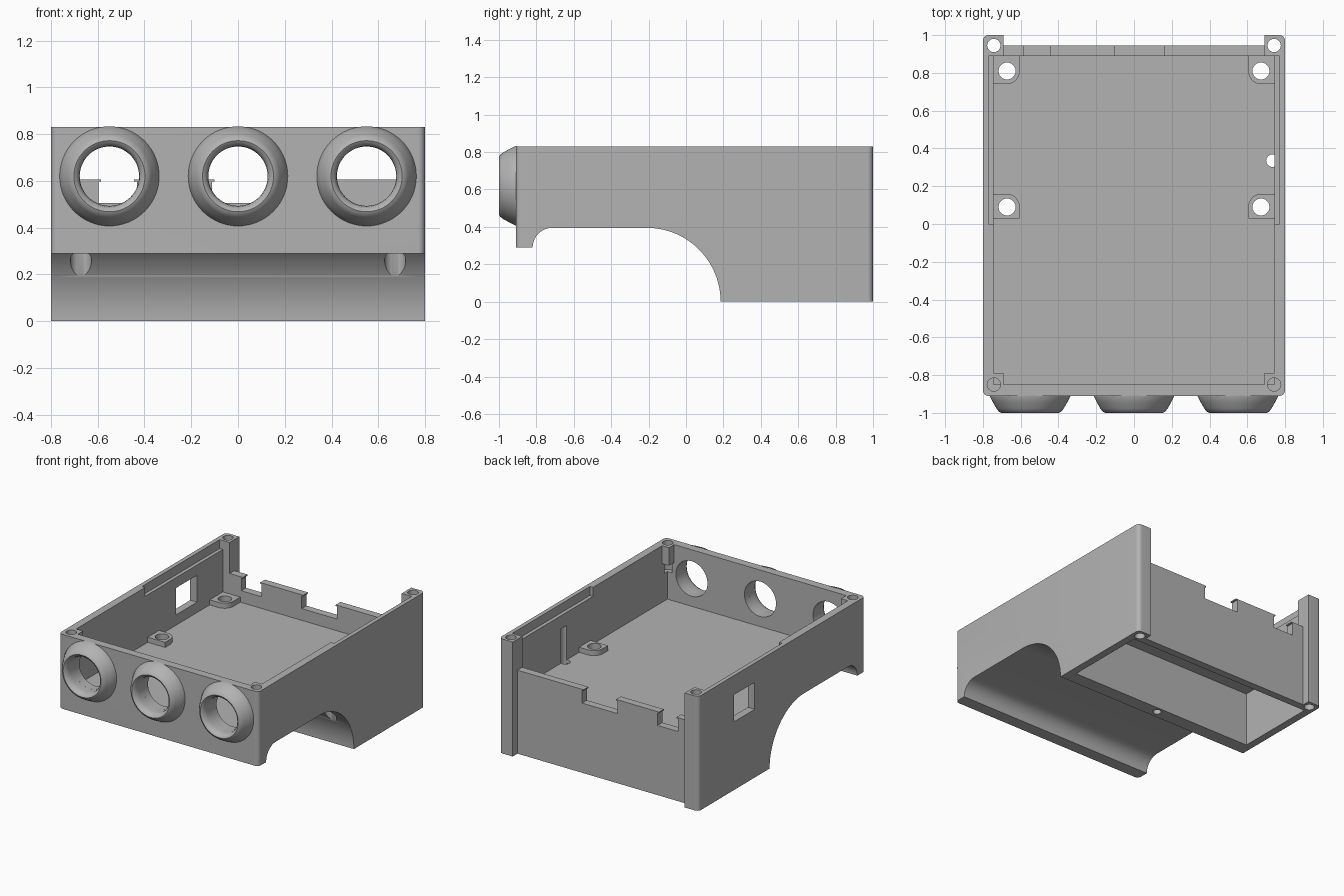
import bpy, bmesh, math
from mathutils import Vector, Matrix

if "Cube" in bpy.data.objects:
    bpy.data.objects.remove(bpy.data.objects["Cube"], do_unlink=True)

grey = bpy.data.materials.new("plain grey")
grey.use_nodes = True
colour = (0.45, 0.45, 0.45, 1)
grey.diffuse_color = colour
grey.node_tree.nodes["Principled BSDF"].inputs["Base Color"].default_value = colour


def make(name, bm):
    bmesh.ops.recalc_face_normals(bm, faces=bm.faces[:])
    mesh = bpy.data.meshes.new(name)
    bm.to_mesh(mesh)
    bm.free()
    mesh.materials.append(grey)
    ob = bpy.data.objects.new(name, mesh)
    bpy.context.collection.objects.link(ob)
    return ob


def round_edges(bm, edges, r):
    bmesh.ops.bevel(bm, geom=edges, offset=r, segments=8, profile=0.5, affect='EDGES')


def box(name, xs, ys, zs, corner=None, r=0.07):
    """Box from ranges; optionally rounds the upright edge at corner (x, y)."""
    bm = bmesh.new()
    bmesh.ops.create_cube(bm, size=1)
    rng = [sorted(xs), sorted(ys), sorted(zs)]
    for v in bm.verts:
        v.co = Vector([rng[i][0] if v.co[i] < 0 else rng[i][1] for i in range(3)])
    if corner:
        c = Vector(corner)
        round_edges(bm, [e for e in bm.edges
                         if all((v.co.xy - c).length < 0.001 for v in e.verts)], r)
    return make(name, bm)


def rod(name, x, y, z, r, length, along_y=False):
    bm = bmesh.new()
    rot = Matrix.Rotation(math.pi / 2, 4, 'X') if along_y else Matrix()
    bmesh.ops.create_cone(bm, cap_ends=True, segments=48, radius1=r, radius2=r,
                          depth=length, matrix=Matrix.Translation((x, y, z)) @ rot)
    return make(name, bm)


def upright(name, x, y, r, z0, z1):
    return rod(name, x, y, (z0 + z1) / 2, r, z1 - z0)


def activate(ob):
    bpy.ops.object.select_all(action='DESELECT')
    ob.select_set(True)
    bpy.context.view_layer.objects.active = ob


def cut(target, cutter):
    cutter.hide_render = True
    activate(target)
    m = target.modifiers.new("cut", 'BOOLEAN')
    m.operation, m.solver, m.object = 'DIFFERENCE', 'EXACT', cutter
    bpy.ops.object.modifier_apply(modifier=m.name)
    bpy.data.objects.remove(cutter, do_unlink=True)


def arc(cy, cz, r, a0, a1, n):
    return [(cy + r * math.cos(math.radians(a0 + (a1 - a0) * i / n)),
             cz + r * math.sin(math.radians(a0 + (a1 - a0) * i / n))) for i in range(n + 1)]


# Main case: side profile with the arch underneath, swept across the width
profile = [(-0.91, 0.83), (-0.91, 0.29)]
profile += arc(-0.715, 0.29, 0.105, 180, 90, 10)
profile += arc(-0.21, 0, 0.395, 90, 0, 32)
profile += [(1, 0), (1, 0.83)]
bm = bmesh.new()
face = bm.faces.new([bm.verts.new((-0.8, y, z)) for y, z in profile])
new = bmesh.ops.extrude_face_region(bm, geom=[face])["geom"]
bmesh.ops.translate(bm, vec=(1.6, 0, 0), verts=[g for g in new if isinstance(g, bmesh.types.BMVert)])
round_edges(bm, [e for e in bm.edges if abs(e.verts[0].co.z - e.verts[1].co.z) > 0.2
                 and all(v.co.y in (1, min(w.co.y for w in bm.verts)) for v in e.verts)], 0.03)
case = make("case", bm)

# Tray space, leaving standoffs and front screw blocks standing
tray = box("tray_space", (-0.745, 0.745), (-0.85, 0.89), (0.42, 0.95))
for s in (-1, 1):
    cut(tray, box("rear_standoff", (s * 0.605, s * 0.85), (0.74, 0.95), (0.3, 0.457),
                  (s * 0.605, 0.74)))
    cut(tray, box("mid_standoff", (s * 0.605, s * 0.85), (0.03, 0.16), (0.3, 0.457),
                  (s * 0.605, 0.16)))
    cut(tray, box("screw_block", (s * 0.69, s * 0.85), (-0.95, -0.79), (0.7, 1.0)))
cut(case, tray)

# Side ledges, low rear wall between the posts, and battery space below
cut(case, box("ledge_cut", (-0.77, 0.77), (0, 0.89), (0.765, 0.95)))
cut(case, box("rear_setback", (-0.69, 0.69), (0.945, 1.1), (-0.1, 0.95)))
cut(case, box("rear_wall_top", (-0.69, 0.69), (0.85, 1.1), (0.605, 0.95)))
cut(case, box("battery_space", (-0.745, 0.745), (0.285, 0.89), (-0.1, 0.395)))

# Connector notches with thin lips, and the side window
for x0, x1 in ((-0.585, -0.445), (-0.1, 0.16)):
    cut(case, box("notch", (x0 - 0.012, x1 + 0.012), (0.85, 1.1), (0.505, 0.597)))
    cut(case, box("notch_mouth", (x0, x1), (0.85, 1.1), (0.55, 0.7)))
cut(case, box("side_window", (-0.9, -0.7), (0.355, 0.595), (0.495, 0.69)))

# Screw holes
for s in (-1, 1):
    cut(case, upright("post_hole", s * 0.742, 0.945, 0.035, -0.1, 0.95))
    cut(case, upright("front_hole", s * 0.742, -0.85, 0.035, 0.62, 0.95))
    for y in (0.81, 0.09):
        cut(case, upright("standoff_hole", s * 0.672, y, 0.045, -0.1, 0.6))
cut(case, upright("cover_hole", 0, 0.24, 0.028, -0.1, 0.2))
cut(case, upright("wire_groove", 0.733, 0.335, 0.033, 0.3, 0.67))

# Front ports: bored wall with a domed collar around each
ring = [(0.127, -0.905), (0.213, -0.905), (0.213, -0.912), (0.196, -0.945), (0.178, -0.977),
        (0.166, -0.993), (0.152, -1.0), (0.139, -0.992), (0.13, -0.975), (0.127, -0.955)]
collars = []
for name, x in (("right", -0.55), ("middle", 0), ("left", 0.55)):
    cut(case, rod("bore", x, -0.88, 0.62, 0.127, 0.2, True))
    bm = bmesh.new()
    vs = [bm.verts.new((x + r, y, 0.62)) for r, y in ring]
    es = [bm.edges.new((vs[i - 1], vs[i])) for i in range(len(vs))]
    bmesh.ops.spin(bm, geom=vs + es, cent=(x, 0, 0.62), axis=(0, 1, 0),
                   angle=math.tau, steps=64)
    bmesh.ops.remove_doubles(bm, verts=bm.verts[:], dist=0.0005)
    collars.append(make(name + "_port_collar", bm))

for ob in [case] + collars:
    activate(ob)
    bpy.ops.object.shade_smooth_by_angle(angle=math.radians(32))
